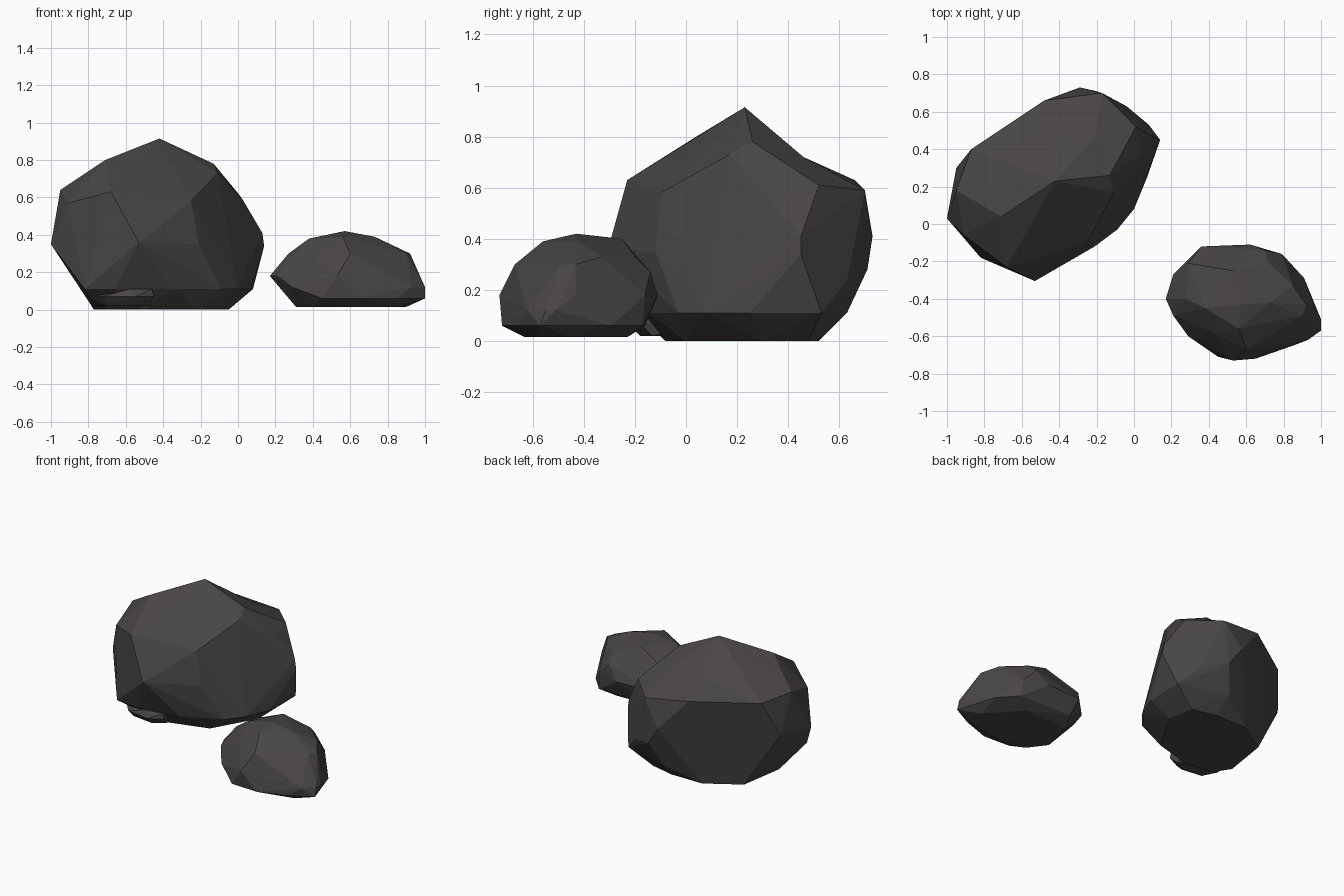
import bpy
import bmesh
import math
from mathutils import Vector

default_cube = bpy.data.objects.get("Cube")
if default_cube:
    bpy.data.objects.remove(default_cube, do_unlink=True)


def make_material(name, colour):
    material = bpy.data.materials.new(name)
    material.use_nodes = True
    material.diffuse_color = colour
    shader = material.node_tree.nodes["Principled BSDF"]
    shader.inputs["Base Color"].default_value = colour
    shader.inputs["Roughness"].default_value = 0.9
    return material


dark_stone = make_material("dark stone", (.066, .061, .059, 1))


def level(height, outline):
    """Lift a flat outline to a constant height."""
    return [(x, y, height) for x, y in outline]


def make_rock(name, rings, dents=(), dent_depth=0):
    """Wrap a faceted skin around stacked rings of corners.
    Dents are corners that are knocked down afterwards."""
    mesh_builder = bmesh.new()
    for ring in [*rings, dents]:
        for corner in ring:
            mesh_builder.verts.new(corner)

    hull = bmesh.ops.convex_hull(mesh_builder, input=list(mesh_builder.verts))
    loose = {item for item in hull["geom_interior"] + hull["geom_unused"]
             if isinstance(item, bmesh.types.BMVert)}
    bmesh.ops.delete(mesh_builder, geom=list(loose), context="VERTS")

    for dent in dents:
        nearest = min(mesh_builder.verts,
                      key=lambda v: (v.co - Vector(dent)).length)
        nearest.co.z -= dent_depth

    # Merge nearly level triangles into broad chipped facets
    bmesh.ops.dissolve_limit(mesh_builder, angle_limit=math.radians(2),
                             verts=list(mesh_builder.verts),
                             edges=list(mesh_builder.edges))
    bmesh.ops.recalc_face_normals(mesh_builder, faces=list(mesh_builder.faces))

    mesh = bpy.data.meshes.new(name)
    mesh_builder.to_mesh(mesh)
    mesh_builder.free()
    mesh.materials.append(dark_stone)
    rock = bpy.data.objects.new(name, mesh)
    bpy.context.scene.collection.objects.link(rock)
    return rock


# Large boulder: peaked crown, steep back, broad flat foot
boulder_crown = [(-.42, .23, .915), (-.71, .04, .80), (-.13, .26, .78),
                 (-.11, .17, .73)]
boulder_chips = [(-.21, .46, .78), (-.46, .46, .78)]
boulder_shoulder = [(-.95, .18, .64), (-.91, -.06, .57), (-.68, -.23, .63),
                    (-.25, -.10, .58), (.03, .37, .58), (.01, .52, .61),
                    (-.17, .70, .59), (-.48, .66, .63), (-.87, .40, .62)]
boulder_waist = [(-1, .03, .35), (-.80, -.14, .37), (-.53, -.305, .36),
                 (-.21, -.12, .35), (.14, .45, .34), (.13, .45, .41),
                 (-.04, .63, .24), (-.20, .71, .28), (-.29, .73, .41),
                 (-.95, .30, .38)]
boulder_skirt = level(.11, [(-.84, .11), (-.82, -.18), (-.66, -.20),
                            (-.35, -.15), (-.09, -.03), (0, .08),
                            (.07, .25), (.08, .53), (-.27, .63)])
boulder_foot = level(0, [(-.77, .06), (-.70, -.05), (-.50, -.08),
                         (-.22, 0), (-.05, .30), (-.08, .48),
                         (-.25, .52), (-.49, .52), (-.72, .38)])
make_rock("large_boulder",
          [boulder_crown, boulder_shoulder, boulder_waist,
           boulder_skirt, boulder_foot],
          dents=boulder_chips, dent_depth=.06)

# Smaller rock: low dome drawn out to a blunt tip
rock_crown = [(.57, -.43, .42), (.53, -.25, .40), (.38, -.45, .38),
              (.73, -.42, .39), (.56, -.56, .39)]
rock_shoulder = [(.71, -.20, .33), (.29, -.21, .29), (.27, -.40, .30),
                 (.42, -.58, .29), (.60, -.67, .30), (.92, -.43, .30),
                 (.90, -.49, .30), (.85, -.33, .33), (.70, -.14, .27)]
rock_waist = level(.18, [(.17, -.40), (.21, -.27), (.36, -.12), (.62, -.11),
                         (.79, -.16), (.96, -.43), (.53, -.73), (.21, -.49)])
rock_tip = level(.12, [(1, -.55), (1, -.51), (.93, -.62), (.29, -.60)])
rock_skirt = level(.06, [(.45, -.71), (.65, -.72), (.85, -.65), (1, -.57),
                         (.91, -.29), (.80, -.17), (.40, -.16)])
rock_foot = level(.015, [(.31, -.48), (.36, -.25), (.70, -.23), (.90, -.45),
                         (.85, -.58), (.55, -.63), (.40, -.60)])
make_rock("small_rock", [rock_crown, rock_shoulder, rock_waist,
                         rock_tip, rock_skirt, rock_foot])

# Flat chip tucked under the boulder's front
chip_top = level(.11, [(-.58, -.20), (-.46, -.18), (-.60, .05)])
chip_rim = level(.07, [(-.80, -.10), (-.72, -.20), (-.55, -.23),
                       (-.45, -.18), (-.50, .05), (-.75, .05)])
chip_foot = level(.02, [(-.75, -.06), (-.70, -.16), (-.55, -.18),
                        (-.47, -.13), (-.60, .05)])
make_rock("stone_chip", [chip_top, chip_rim, chip_foot])
